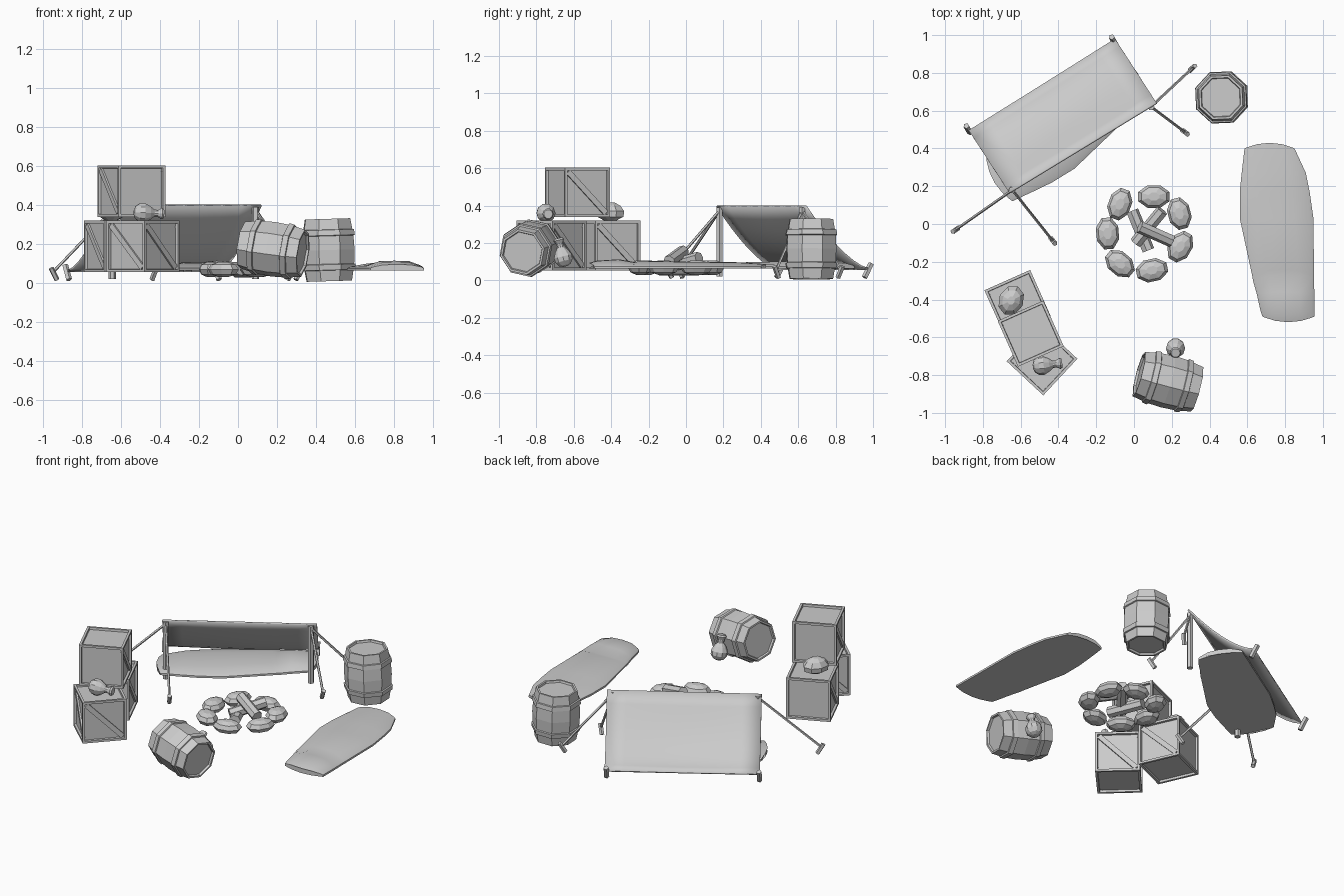
import bpy, bmesh
from math import radians, cos, sin, pi
from mathutils import Vector, Matrix

if "Cube" in bpy.data.objects:
    bpy.data.objects.remove(bpy.data.objects["Cube"])


def finish(name, bm, mat=Matrix()):
    bmesh.ops.recalc_face_normals(bm, faces=bm.faces)
    me = bpy.data.meshes.new(name)
    bm.to_mesh(me)
    bm.free()
    ob = bpy.data.objects.new(name, me)
    ob.matrix_world = mat
    bpy.context.collection.objects.link(ob)
    return ob


def bridge(bm, a, b):
    for i in range(len(a)):
        j = (i + 1) % len(a)
        bm.faces.new((a[i], a[j], b[j], b[i]))


def lathe(name, profile, n, base, axis, spin=0.0):
    """Closed solid of n sides from (radius, height) points; ends are capped."""
    bm = bmesh.new()
    rings = [[bm.verts.new((r * cos(2 * pi * k / n + spin), r * sin(2 * pi * k / n + spin), z))
              for k in range(n)] for r, z in profile]
    for a, b in zip(rings, rings[1:]):
        bridge(bm, a, b)
    bm.faces.new(rings[0])
    bm.faces.new(rings[-1])
    q = Vector(axis).to_track_quat('Z', 'Y').to_matrix().to_4x4()
    return finish(name, bm, Matrix.Translation(base) @ q)


def rod(name, a, b, r, n=6):
    d = Vector(b) - Vector(a)
    return lathe(name, [(r, 0), (r, d.length)], n, a, d)


def crate(name, x, y, z, deg, braces, s=0.265):
    bm = bmesh.new()
    bmesh.ops.create_cube(bm, size=s)
    f = bm.faces[:]
    bmesh.ops.inset_individual(bm, faces=f, thickness=0.02)
    bmesh.ops.inset_individual(bm, faces=f, thickness=0.002, depth=-0.014)
    for k in braces:  # diagonal planks on the chosen side faces
        m = (Matrix.Rotation(radians(90 * k), 4, 'Z') @ Matrix.Translation((s / 2 - 0.011, 0, 0))
             @ Matrix.Rotation(radians(-45), 4, 'X') @ Matrix.Diagonal((0.014, (s - 0.044) * 1.41, 0.03, 1)))
        bmesh.ops.create_cube(bm, size=1, matrix=m)
    finish(name, bm, Matrix.Translation((x, y, z + s / 2)) @ Matrix.Rotation(radians(deg), 4, 'Z'))


def bedroll(name, x, y, deg):
    # rows: y, left, right, top height, end bow
    rows = [(-0.45, -0.08, 0.195, 0.030, -0.03), (-0.42, -0.09, 0.195, 0.042, -0.02),
            (-0.33, -0.11, 0.195, 0.050, 0.01), (-0.26, -0.13, 0.193, 0.034, 0.03),
            (-0.23, -0.135, 0.193, 0.042, 0.03), (0.07, -0.20, 0.19, 0.036, 0),
            (0.21, -0.20, 0.17, 0.035, 0), (0.31, -0.19, 0.15, 0.034, 0),
            (0.44, -0.175, 0.09, 0.024, 0.03)]
    us = [-1, -0.9, -0.5, 0, 0.5, 0.9, 1]
    bm = bmesh.new()
    rings = []
    for ry, l, r, h, bow in rows:
        def pt(u, z):
            return bm.verts.new(((l + r) / 2 + u * (r - l) / 2, ry + bow * (1 - u * u), z))
        top = [pt(u, 0.012 + (h - 0.012) * (1 - u ** 4)) for u in us]
        bot = [pt(u, 0) for u in reversed(us)]
        rings.append(top + bot)
    for a, b in zip(rings, rings[1:]):
        bridge(bm, a, b)
    bm.faces.new(rings[0])
    bm.faces.new(rings[-1])
    ob = finish(name, bm, Matrix.Translation((x, y, 0.063)) @ Matrix.Rotation(radians(deg), 4, 'Z'))
    for p in ob.data.polygons:
        p.use_smooth = True
    bpy.context.view_layer.objects.active = ob
    ob.select_set(True)
    bpy.ops.object.shade_smooth_by_angle(angle=radians(35))
    ob.select_set(False)


# sagging tarp shelter
FL, FR = Vector((-0.66, 0.165, 0)), Vector((0.12, 0.64, 0))
BL, BR = Vector((-0.875, 0.495, 0)), Vector((-0.10, 0.98, 0))
bm = bmesh.new()
NU, NV = 8, 8
g = []
for i in range(NV + 1):
    s = i / NV
    row = []
    for j in range(NU + 1):
        u = j / NU
        p = FL.lerp(FR, u).lerp(BL.lerp(BR, u), s)
        p.z = 0.06 + 0.338 * (1 - s) ** 1.5 - 0.02 * sin(pi * u) * sin(pi * s)
        row.append(bm.verts.new(p))
    g.append(row)
for i in range(NV):
    for j in range(NU):
        bm.faces.new((g[i][j], g[i][j + 1], g[i + 1][j + 1], g[i + 1][j])).smooth = True
tarp = finish("tarp", bm)
sol = tarp.modifiers.new("thickness", 'SOLIDIFY')
sol.thickness = 0.01
sol.offset = 0

# tent poles, guy ropes and pegs
for side, top, ends in (("left", (-0.645, 0.18), ((-0.945, -0.03), (-0.43, -0.09))),
                        ("right", (0.09, 0.62), ((0.31, 0.825), (0.27, 0.485)))):
    rod(f"{side}_pole", (*top, 0.02), (*top, 0.39), 0.019)
    for k, e in enumerate(ends):
        rod(f"{side}_guy_rope_{k}", (*top, 0.375), (*e, 0.06), 0.008, 5)
        d = (Vector(e) - Vector(top)).normalized() * 0.018
        rod(f"{side}_rope_peg_{k}", (e[0] - d.x, e[1] - d.y, 0.015), (e[0] + d.x, e[1] + d.y, 0.075), 0.014, 5)
for k, c in enumerate(((-0.88, 0.505), (-0.11, 0.975))):
    rod(f"tarp_peg_{k}", (c[0] + 0.012, c[1] - 0.02, 0.015), (c[0] - 0.008, c[1] + 0.015, 0.09), 0.016, 5)

# bedrolls with pillow end
bedroll("open_bedroll", 0.76, -0.04, 0)
bedroll("sheltered_bedroll", -0.36, 0.50, 121.5)

# barrels: half profile mirrored about the middle
half = [(0.108, 0.012), (0.112, 0), (0.124, 0), (0.134, 0.055), (0.143, 0.057), (0.147, 0.085), (0.139, 0.088)]
barrel = half + [(0.143, 0.16)] + [(r, 0.32 - z) for r, z in reversed(half)]
lathe("standing_barrel", barrel, 8, (0.469, 0.67, 0.008), (-0.03, 0, 1), radians(25))
ax = Vector((0.95, -0.25, -0.13)).normalized()
lathe("fallen_barrel", barrel, 8, Vector((0.18, -0.835, 0.172)) - ax * 0.16, ax, radians(10))

# crates
crate("lower_crate_back", -0.617, -0.418, 0.054, 24, (0, 2))
crate("lower_crate_front", -0.487, -0.72, 0.054, 47, (0, 1, 2, 3))
crate("upper_crate", -0.547, -0.58, 0.338, 24, (0, 2))

# bottles
bottle = [(0.012, 0), (0.033, 0.008), (0.049, 0.03), (0.051, 0.055), (0.036, 0.085),
          (0.02, 0.105), (0.019, 0.125), (0.03, 0.145), (0.024, 0.155)]
lathe("crate_bottle", bottle, 10, (-0.535, -0.755, 0.362), (1, 0.12, -0.05))
lathe("leaning_bottle", bottle, 10, (0.22, -0.645, 0.075), (0, -0.25, 1))

# sack on the lower crate
sack = [(0.03, 0), (0.066, 0.02), (0.07, 0.05), (0.05, 0.08), (0.02, 0.097)]
o = lathe("sack", sack, 8, (-0.65, -0.405, 0.32), (0, 0, 1))
o.matrix_world = o.matrix_world @ Matrix.Rotation(radians(65), 4, 'Z') @ Matrix.Diagonal((1.18, 0.95, 1, 1))

# fire ring stones, long side along the ring
stone = [(0.35, -1), (0.8, -0.65), (1, 0), (0.8, 0.65), (0.35, 1)]
stones = [(-0.075, 0.105, 70), (0.105, 0.145, 0), (0.24, 0.055, 105), (0.245, -0.12, 60),
          (0.095, -0.245, 12), (-0.075, -0.21, 140), (-0.14, -0.05, 95)]
for k, (x, y, deg) in enumerate(stones):
    o = lathe(f"fire_stone_{k}", stone, 8, (0, 0, 0), (0, 0, 1), pi / 8)
    o.matrix_world = (Matrix.Translation((x, y, 0.068)) @ Matrix.Rotation(radians(deg), 4, 'Z')
                      @ Matrix.Diagonal((0.09, 0.064, 0.038, 1)))

# firewood
for k, (a, b) in enumerate((((-0.01, 0.07, 0.06), (0.075, -0.14, 0.06)),
                            ((0.01, -0.10, 0.07), (0.15, 0.07, 0.12)),
                            ((0.20, -0.09, 0.10), (0.03, -0.015, 0.155)))):
    rod(f"log_{k}", a, b, 0.034, 7)
